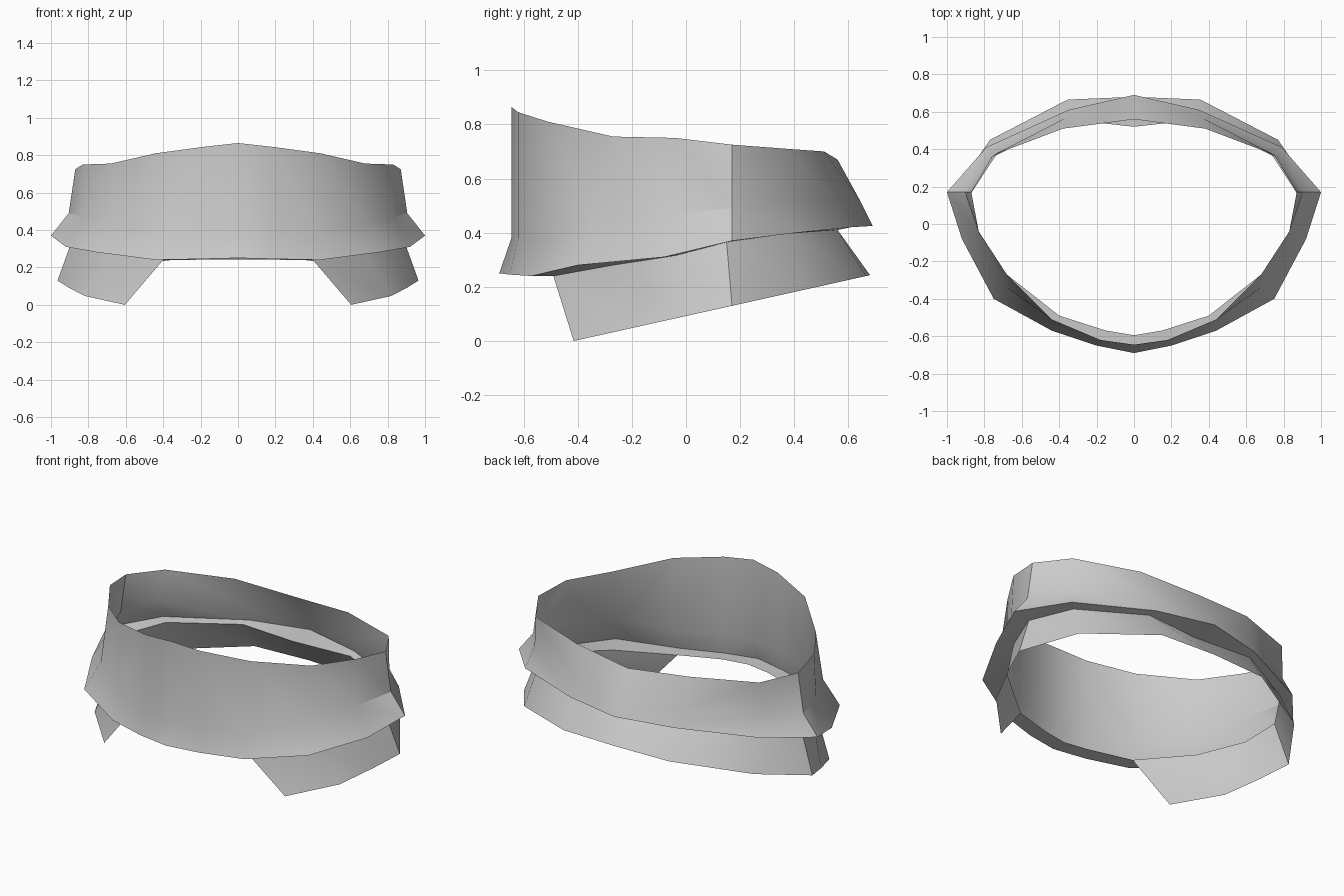
import bpy
import math

old = bpy.data.objects.get("Cube")
if old:
    bpy.data.objects.remove(old, do_unlink=True)

# Single grey material
grey = bpy.data.materials.new("plain_grey")
grey.use_nodes = True
colour = (0.6, 0.6, 0.6, 1)
grey.diffuse_color = colour
grey.node_tree.nodes["Principled BSDF"].inputs["Base Color"].default_value = colour


def strip(name, rows):
    """Skin half-ring rows, front to back, into a faceted sheet mirrored across x."""
    count = len(rows[0])
    verts = [point for row in rows for point in row]
    faces = []
    for r in range(len(rows) - 1):
        for i in range(count - 1):
            upper = r * count + i
            lower = upper + count
            faces.append((upper, lower, lower + 1))
            faces.append((upper, lower + 1, upper + 1))
    mesh = bpy.data.meshes.new(name)
    mesh.from_pydata(verts, [], faces)
    mesh.materials.append(grey)
    obj = bpy.data.objects.new(name, mesh)
    bpy.context.collection.objects.link(obj)
    bpy.ops.object.select_all(action="DESELECT")
    obj.select_set(True)
    bpy.context.view_layer.objects.active = obj
    bpy.ops.object.shade_smooth_by_angle(angle=math.radians(33))
    mirror = obj.modifiers.new("mirror", "MIRROR")
    mirror.use_axis[0] = True
    mirror.use_clip = True
    return obj


# Half outlines from front centre to back centre
top_edge = [(0, -.645, .865), (.18, -.62, .845), (.44, -.51, .81),
            (.68, -.27, .755), (.83, -.04, .75), (.87, .17, .725),
            (.75, .37, .71), (.38, .51, .7), (0, .56, .67)]
crease = [(0, -.645, .38), (.19, -.62, .38), (.45, -.51, .37),
          (.68, -.34, .44), (.83, -.06, .47), (.905, .17, .49),
          (.765, .355, .52), (.36, .57, .52), (0, .645, .515)]
rim = [(0, -.69, .25), (.2, -.65, .245), (.44, -.57, .24),
       (.75, -.4, .28), (.92, -.08, .31), (1, .17, .37),
       (.79, .41, .4), (.35, .61, .42), (0, .69, .425)]
ledge_edge = [(0, -.595, .25), (.15, -.57, .25), (.4, -.49, .24),
              (.68, -.27, .28), (.83, -.04, .315), (.88, .15, .365),
              (.74, .365, .395), (.36, .56, .41), (0, .52, .42)]
# The lower edge lies on a sloping plane
lower_plan = [(.605, -.415), (.82, -.2), (.905, 0), (.965, .17),
              (.77, .45), (.355, .665), (0, .68)]
lower_edge = [(x, y, .092 + .222 * y) for x, y in lower_plan]

# Upper band with its flared skirt
strip("upper_band", [top_edge, crease, rim])
# Ledge turning inward below the skirt
strip("inner_ledge", [rim, ledge_edge])
# Lower band, open at the front
strip("lower_band", [ledge_edge[2:], lower_edge])
